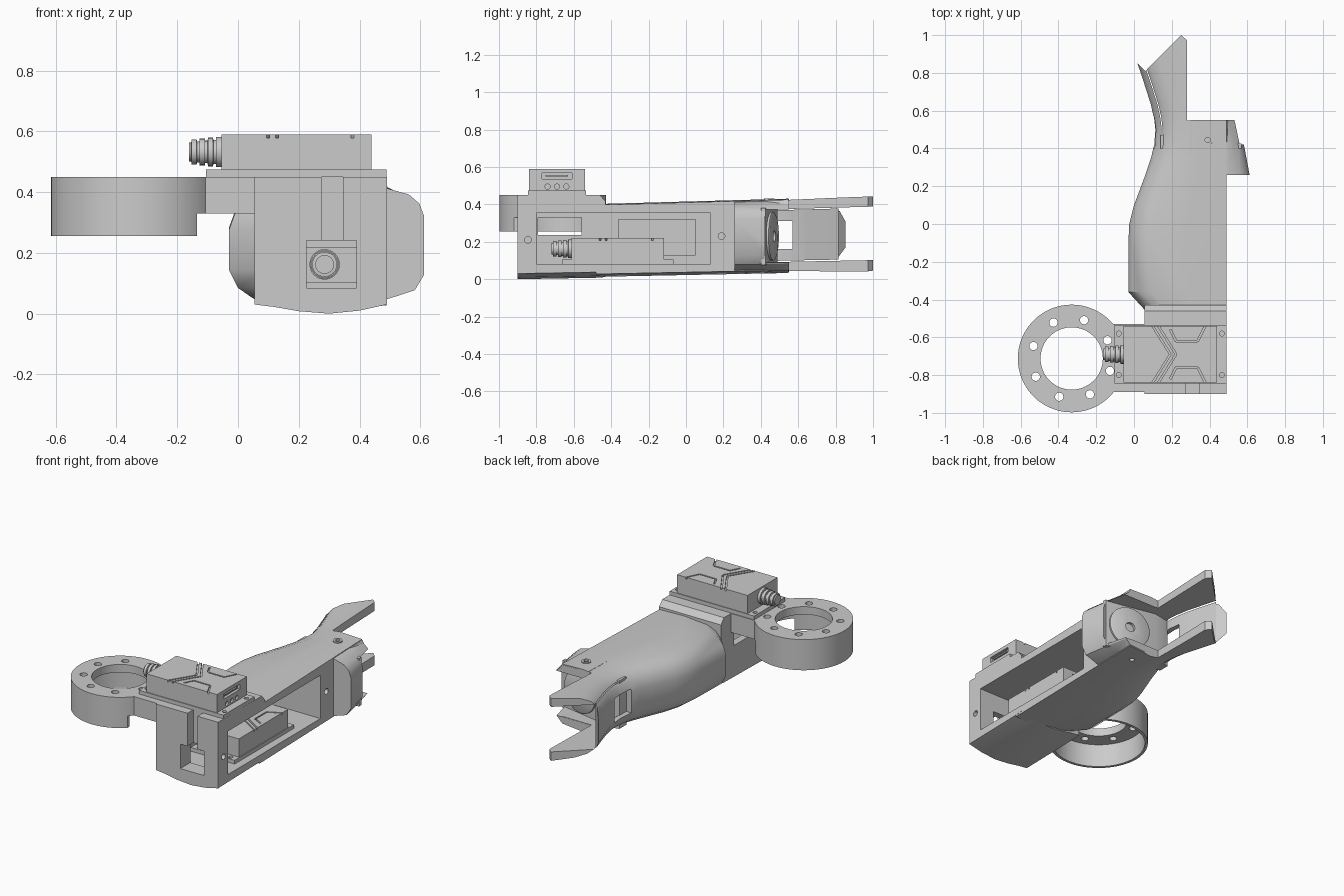
import bpy, bmesh, math
from mathutils import Matrix, Vector

if "Cube" in bpy.data.objects:
    bpy.data.objects.remove(bpy.data.objects["Cube"])

grey = bpy.data.materials.new("plain_grey")
grey.use_nodes = True
grey.diffuse_color = (0.6, 0.6, 0.6, 1)
grey.node_tree.nodes["Principled BSDF"].inputs["Base Color"].default_value = (0.6, 0.6, 0.6, 1)


def loft(name, rings):
    """Closed solid through a list of matching rings."""
    bm = bmesh.new()
    loops = [[bm.verts.new(p) for p in ring] for ring in rings]
    n = len(loops[0])
    for a, b in zip(loops, loops[1:]):
        for i in range(n):
            j = (i + 1) % n
            bm.faces.new((a[i], a[j], b[j], b[i]))
    bm.faces.new(loops[0][::-1])
    bm.faces.new(loops[-1])
    bmesh.ops.triangulate(bm, faces=bm.faces)
    if bm.calc_volume(signed=True) < 0:
        bmesh.ops.reverse_faces(bm, faces=bm.faces)
    me = bpy.data.meshes.new(name)
    bm.to_mesh(me)
    bm.free()
    me.materials.append(grey)
    ob = bpy.data.objects.new(name, me)
    bpy.context.scene.collection.objects.link(ob)
    return ob


def prism(name, pts, lo, hi):
    return loft(name, [[(x, y, z) for x, y in pts] for z in (lo, hi)])


def box(name, x0, x1, y0, y1, z0, z1):
    return prism(name, [(x0, y0), (x1, y0), (x1, y1), (x0, y1)], z0, z1)


def turned(name, profile, centre, direction=(0, 0, 1), sides=32):
    """Stack of circles given as (distance along axis, radius)."""
    turn = Vector((0, 0, 1)).rotation_difference(Vector(direction))
    rings = []
    for d, r in profile:
        ring = [Vector((r * math.cos(2 * math.pi * k / sides),
                        r * math.sin(2 * math.pi * k / sides), d)) for k in range(sides)]
        rings.append([turn @ v + Vector(centre) for v in ring])
    return loft(name, rings)


def boolean(ob, tools, operation="DIFFERENCE"):
    for t in tools:
        m = ob.modifiers.new("bool", "BOOLEAN")
        m.operation, m.object, m.solver = operation, t, "MANIFOLD"
    bpy.context.view_layer.update()
    me = bpy.data.meshes.new_from_object(ob.evaluated_get(bpy.context.evaluated_depsgraph_get()))
    ob.modifiers.clear()
    ob.data = me
    for t in tools:
        bpy.data.objects.remove(t)


def top(y):
    return 0.415 + 0.028 * y


def bottom(y):
    return 0.022 + 0.02 * y


def side_opening():
    return box("side_opening", 0.1, 0.7, -0.8, 0.13, 0.08, 0.355)


def side_screw(y, z):
    return turned("side_screw", [(0, 0.018), (0.1, 0.018)], (0.46, y, z), (1, 0, 0), 16)


def pivot_hole():
    return turned("pivot_hole", [(-0.1, 0.014), (0.6, 0.014)], (0.39, 0.445, 0), sides=16)


# Hollow palm shell: flat on its left, rounded on its right
def palm_ring(y, xl, xr=0.489):
    zt, zb, mid = top(y), bottom(y), xl + 0.6 * (xr - xl)
    return [(x, y, z) for x, z in (
        (xr, zb + 0.015), (mid, zb), (xl + 0.15, zb + 0.015), (xl + 0.08, zb + 0.035),
        (xl + 0.03, zb + 0.07), (xl, zb + 0.13), (xl, zt - 0.13), (xl + 0.02, zt - 0.075),
        (xl + 0.06, zt - 0.035), (xl + 0.12, zt - 0.012), (mid, zt), (xr, zt - 0.005))]


left_edge = [(-0.48, 0.08), (-0.36, -0.03), (-0.1, -0.03), (0, -0.025), (0.1, 0),
             (0.26, 0.06), (0.35, 0.09), (0.42, 0.107), (0.5, 0.112), (0.56, 0.105),
             (0.63, 0.09), (0.75, 0.052), (0.86, 0.015), (1.01, -0.03)]
palm = loft("palm_shell", [palm_ring(y, x) for y, x in left_edge])

# Hollow between the finger forks, following the outer wall
tail = [(y, x + 0.035) for y, x in left_edge if y >= 0.42] + [(1.05, -0.02)]
fork_gap = loft("fork_gap", [[(x, y, bottom(y) + 0.06), (x, y, top(y) - 0.055),
                              (0.8, y, top(y) - 0.055), (0.8, y, bottom(y) + 0.06)] for y, x in tail])
boolean(palm, [
    fork_gap,
    side_opening(),
    box("inner_pocket", 0.04, 0.2, -0.36, 0.05, 0.13, 0.32),
    box("finger_clearance", 0.28, 0.8, 0.549, 1.2, -0.1, 0.6),
    prism("tip_notch", [(0.06, 0.81), (0.25, 1.0), (0.31, 0.946), (0.31, 1.2), (-0.3, 1.2),
                        (-0.3, 1.17)], -0.1, 0.6),
    box("left_window", -0.1, 0.2, 0.4, 0.57, 0.16, 0.31),
    side_screw(0.19, 0.23), pivot_hole(),
])


# Bulge for the thumb pivot
def bulge_ring(y, xr):
    zt, zb = top(y), bottom(y)
    return [(x, y, z) for x, z in (
        (0.3, zb + 0.005), (0.49, zb + 0.02), (xr - 0.03, zb + 0.05), (xr, zb + 0.1),
        (xr, zt - 0.1), (xr - 0.015, zt - 0.06), (xr - 0.05, zt - 0.03), (0.49, zt - 0.01),
        (0.3, zt - 0.003))]


bulge = loft("thumb_bulge", [bulge_ring(0.26, 0.612), bulge_ring(0.42, 0.582), bulge_ring(0.55, 0.55)])
boolean(bulge, [box("thumb_pocket", 0.2, 0.8, 0.42, 0.7, 0.09, 0.373), pivot_hole()])


# Square wrist block with a curved underside
def wrist_ring(y, zt, lift):
    return [(x, y, z) for x, z in (
        (0.055, zt), (0.055, 0.03 + lift), (0.12, 0.022 + lift), (0.2, 0.008 + lift), (0.3, lift),
        (0.4, 0.01 + lift), (0.49, 0.03 + lift), (0.49, zt))]


wrist = loft("wrist", [wrist_ring(-0.9, 0.45, 0), wrist_ring(-0.46, 0.45, 0.008),
                       wrist_ring(-0.43, 0.415, 0.012)])
boolean(wrist, [
    side_opening(),
    box("wrist_side_window", 0, 0.2, -0.79, -0.56, 0.235, 0.33),
    box("front_window", 0.225, 0.39, -1, -0.75, 0.085, 0.24),
    box("front_groove", 0.275, 0.345, -1, -0.84, 0.2, 0.6),
    side_screw(-0.845, 0.21),
])

# Slanted bulkhead and pivot disc inside the bulge
prism("bulkhead", [(0.57, 0.40), (0.57, 0.425), (0.25, 0.49), (0.14, 0.47), (0.14, 0.4)], 0.075, 0.38)
face = Vector((0.2, 0.98, 0)).normalized()
disc = turned("pivot_disc", [(-0.03, 0.13), (0.012, 0.13), (0.018, 0.12)], (0.42, 0.455, 0.23), face)
boolean(disc, [turned("disc_hole", [(-0.01, 0.03), (0.1, 0.03)], (0.42, 0.455, 0.23), face)])
boss = turned("pivot_boss", [(-0.02, 0.028), (0.005, 0.028)], (0.39, 0.445, top(0.445)))
boolean(boss, [pivot_hole()])

# Mounting ring: thin skirt under a drilled flange, plus the arm to the wrist
cx, cy = -0.33, -0.712
ring = turned("mounting_ring", [(0.255, 0.285), (0.45, 0.285)], (cx, cy, 0), sides=72)
boolean(ring, [box("ring_arm", -0.14, 0.07, -0.89, -0.53, 0.33, 0.45)], "UNION")
drills = [turned("bore", [(0.2, 0.165), (0.6, 0.165)], (cx, cy, 0), sides=64),
          turned("skirt_hollow", [(0.2, 0.268), (0.4, 0.268)], (cx, cy, 0), sides=72),
          box("skirt_notch", -0.135, 0, -1, -0.4, 0.2, 0.33)]
for k in range(8):
    a = math.radians(72 + 45 * k)
    drills.append(turned("drill", [(0.2, 0.022), (0.6, 0.022)],
                         (cx + 0.213 * math.cos(a), cy + 0.213 * math.sin(a), 0), sides=20))
boolean(ring, drills)


# Servo unit, built along x with its cable at the low end
def groove(a, b, width=0.009):
    a, b = Vector(a), Vector(b)
    side = (b - a).orthogonal().normalized() * width / 2
    return prism("groove", [a + side, b + side, b - side, a - side], 0.128, 0.16)


def servo(name, matrix):
    case = box(name + "_case", -0.2475, 0.2475, -0.15, 0.15, 0, 0.14)
    cuts = [box("port", 0.23, 0.3, -0.08, 0.08, 0.085, 0.118)]
    cuts += [turned("dot", [(0, 0.014), (0.1, 0.014)], (0.235, y, 0.045), (1, 0, 0), 16)
             for y in (-0.05, 0, 0.05)]
    for s in (-1, 1):
        cuts += [groove((-0.1 + x, s * 0.16), (x, 0)) for x in (0, 0.03)]
        panel = [(0.0, s * 0.13), (0.03, s * 0.07), (0.145, s * 0.07), (0.19, s * 0.16)]
        cuts += [groove(a, b) for a, b in zip(panel, panel[1:])]
    boolean(case, cuts)
    flange = box(name + "_flange", -0.297, 0.297, -0.155, 0.155, 0, 0.024)
    boolean(flange, [turned("bolt", [(-0.1, 0.013), (0.1, 0.013)], (sx * 0.273, sy * 0.11, 0), sides=16)
                     for sx in (-1, 1) for sy in (-1, 1)])
    ribs = []
    for k in range(4):
        r, d = 0.05 - 0.003 * k, 0.027 * k
        ribs += [(d, r), (d + 0.017, r), (d + 0.018, r - 0.01), (d + 0.026, r - 0.01)]
    cable = turned(name + "_cable_sleeve", ribs, (-0.2475, 0, 0.082), (-1, 0, 0), 24)
    tongue = box(name + "_port_tongue", 0.225, 0.242, -0.06, 0.06, 0.098, 0.106)
    for p in (case, flange, cable, tongue):
        p.data.transform(matrix)


servo("top_servo", Matrix.Translation((0.1925, -0.69, 0.45)))
servo("inner_servo", Matrix.Translation((0.285, -0.365, 0.08)) @ Matrix.Rotation(math.pi / 2, 4, "Z"))

# Smooth the curved parts, keep the edges sharp
bpy.ops.object.select_all(action="DESELECT")
for ob in bpy.context.scene.objects:
    if ob.type == "MESH":
        ob.select_set(True)
        bpy.context.view_layer.objects.active = ob
bpy.ops.object.shade_smooth_by_angle(angle=math.radians(32))
